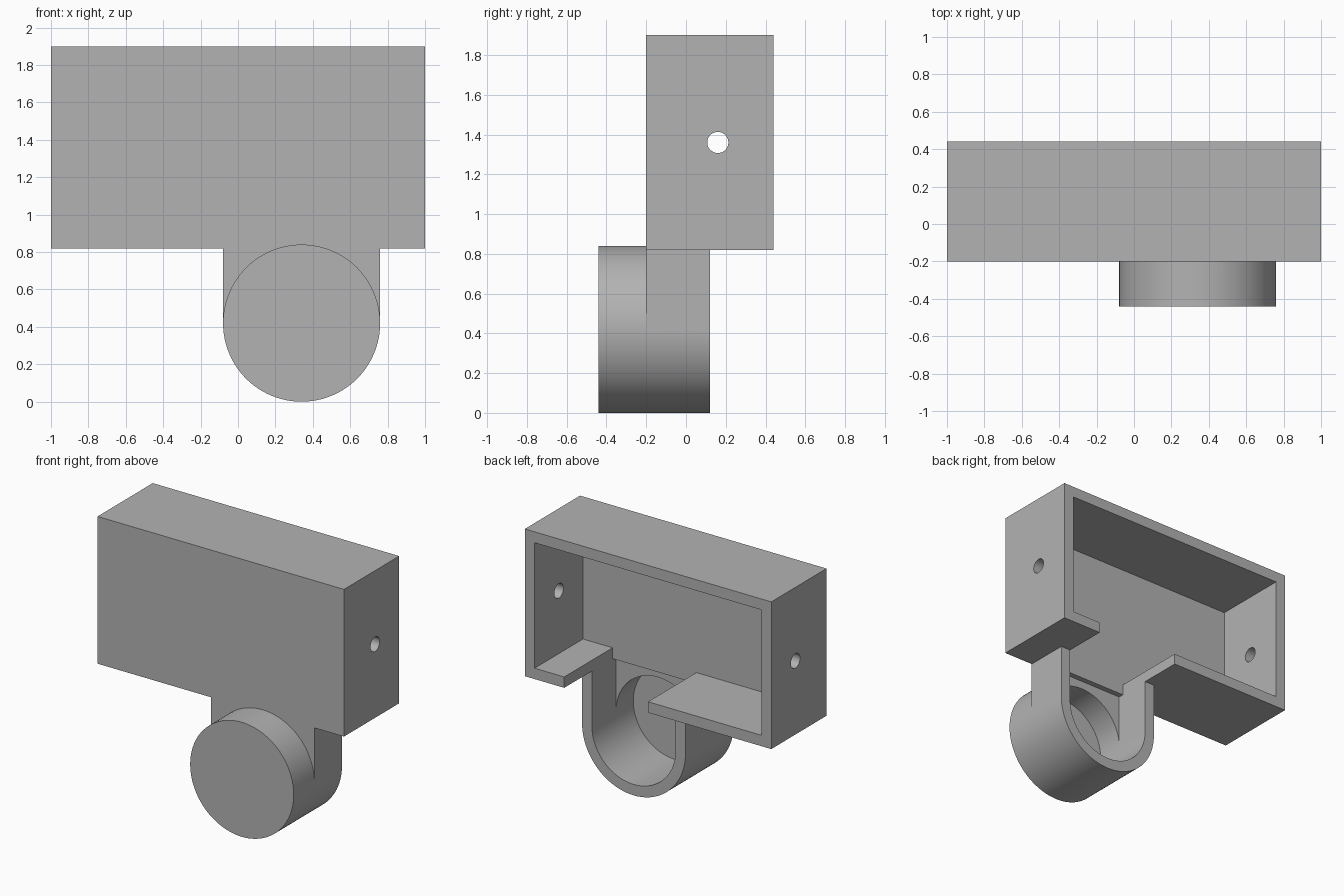
import bpy
import bmesh
from math import cos, sin, pi, radians

old = bpy.data.objects.get("Cube")
if old:
    bpy.data.objects.remove(old, do_unlink=True)

# Shared dimensions
WALL = 0.08
FRONT, BACK = -0.20, 0.44
BOTTOM, TOP = 0.82, 1.90
CUP_X, CUP_Z, CUP_R = 0.34, 0.42, 0.42
BORE = CUP_R - WALL
STEPS = 48

grey = bpy.data.materials.new("plain grey")
grey.use_nodes = True
grey.diffuse_color = (0.45, 0.45, 0.45, 1)
grey.node_tree.nodes["Principled BSDF"].inputs["Base Color"].default_value = grey.diffuse_color


def prism(name, points, axis, start, end):
    """Extrude a 2D outline along x (points are y, z) or y (points are x, z)."""
    bm = bmesh.new()
    place = (lambda p: (start, *p)) if axis == "x" else (lambda p: (p[0], start, p[1]))
    face = bm.faces.new([bm.verts.new(place(p)) for p in points])
    moved = bmesh.ops.extrude_face_region(bm, geom=[face])["geom"]
    shift = (end - start, 0, 0) if axis == "x" else (0, end - start, 0)
    bmesh.ops.translate(bm, vec=shift, verts=[g for g in moved if isinstance(g, bmesh.types.BMVert)])
    bmesh.ops.recalc_face_normals(bm, faces=bm.faces)
    mesh = bpy.data.meshes.new(name)
    bm.to_mesh(mesh)
    bm.free()
    mesh.materials.append(grey)
    obj = bpy.data.objects.new(name, mesh)
    bpy.context.collection.objects.link(obj)
    return obj


def rect(a0, a1, b0, b1):
    return [(a0, b0), (a1, b0), (a1, b1), (a0, b1)]


def circle(a, b, r):
    return [(a + r * cos(2 * pi * i / (2 * STEPS)), b + r * sin(2 * pi * i / (2 * STEPS)))
            for i in range(2 * STEPS)]


def u_shape(r, top):
    """Half circle below the cup axis with straight sides rising to top."""
    arc = [(CUP_X + r * cos(pi + pi * i / STEPS), CUP_Z + r * sin(pi + pi * i / STEPS))
           for i in range(STEPS + 1)]
    return arc + [(CUP_X + r, top), (CUP_X - r, top)]


def combine(target, tool, operation):
    mod = target.modifiers.new(tool.name, "BOOLEAN")
    mod.operation, mod.solver, mod.object = operation, "EXACT", tool
    bpy.context.view_layer.objects.active = target
    bpy.ops.object.modifier_apply(modifier=mod.name)
    bpy.data.objects.remove(tool, do_unlink=True)


# Outer solids: box, U-shaped neck and round cup
housing = prism("housing_with_round_cup", rect(-1, 1, BOTTOM, TOP), "y", FRONT, BACK)
combine(housing, prism("neck", u_shape(CUP_R, BOTTOM + WALL / 2), "y", FRONT, 0.12), "UNION")
combine(housing, prism("cup", circle(CUP_X, CUP_Z, CUP_R), "y", -0.44, FRONT), "UNION")

# Hollows: box cavity, floor gap, neck channel, cup bore
inside = FRONT + WALL
cutters = [
    prism("cavity", rect(-1 + WALL, 1 - WALL, BOTTOM + WALL, TOP - WALL), "y", inside, 0.6),
    prism("floor_gap", rect(CUP_X - BORE, CUP_X + BORE, BOTTOM - WALL, 1.0), "y", inside, 0.6),
    prism("neck_channel", u_shape(BORE, BOTTOM), "y", FRONT + WALL / 2, 0.6),
    prism("cup_bore", circle(CUP_X, CUP_Z, BORE), "y", -0.44 + WALL, 0.0),
    prism("side_holes", circle(0.16, 1.36, 0.053), "x", -1.2, 1.2),
]
for cutter in cutters:
    combine(housing, cutter, "DIFFERENCE")

# Smooth curved walls, keep edges crisp
bpy.ops.object.select_all(action="DESELECT")
housing.select_set(True)
bpy.context.view_layer.objects.active = housing
bpy.ops.object.shade_smooth_by_angle(angle=radians(30))
